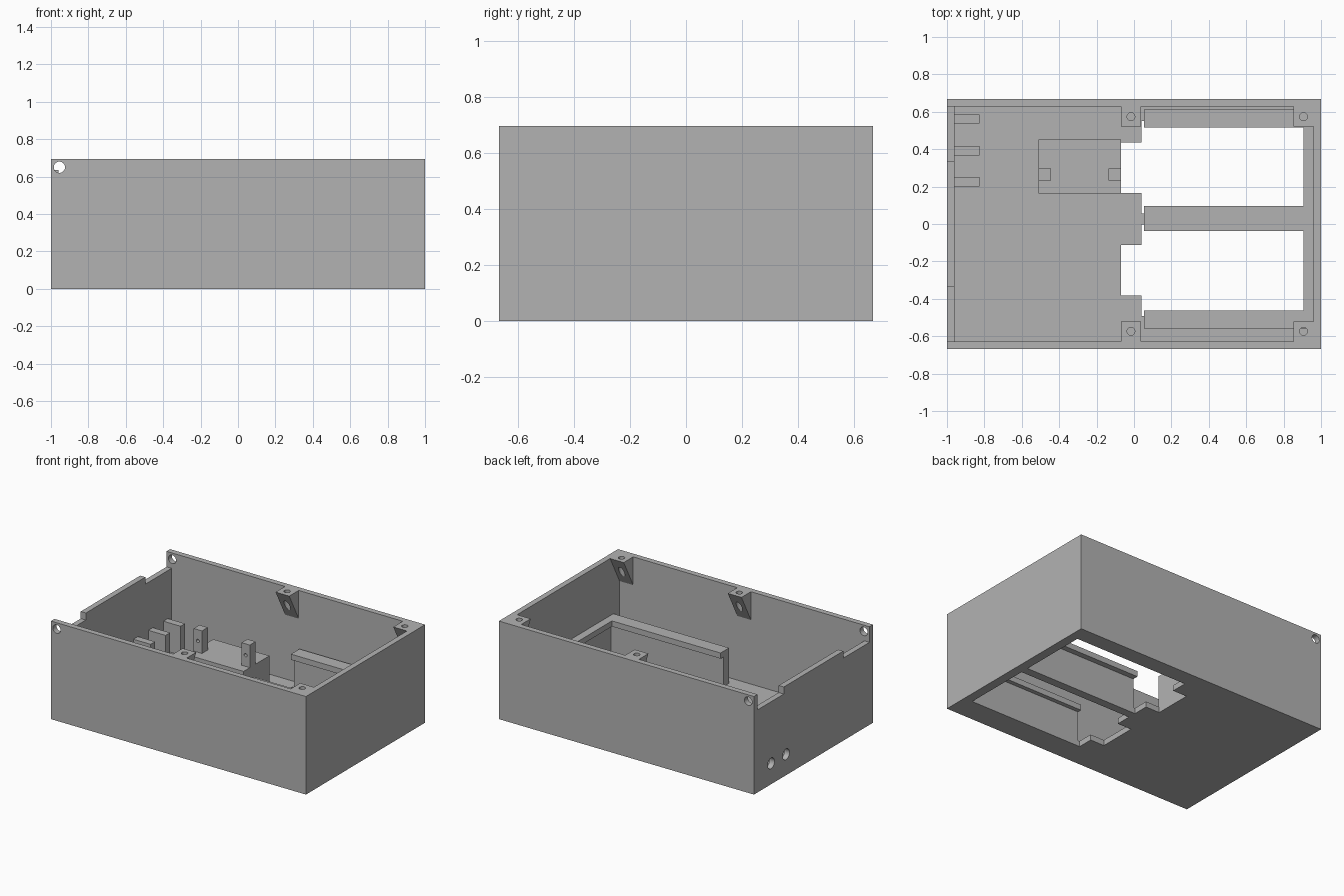
import bpy, bmesh, math
from mathutils import Matrix, Vector

if "Cube" in bpy.data.objects:
    bpy.data.objects.remove(bpy.data.objects["Cube"])

grey = bpy.data.materials.new("plain grey")
grey.use_nodes = True
COLOUR = (0.45, 0.45, 0.45, 1)
grey.diffuse_color = COLOUR
grey.node_tree.nodes["Principled BSDF"].inputs["Base Color"].default_value = COLOUR


def finish(name, bm):
    bmesh.ops.recalc_face_normals(bm, faces=bm.faces)
    mesh = bpy.data.meshes.new(name)
    bm.to_mesh(mesh)
    bm.free()
    mesh.materials.append(grey)
    obj = bpy.data.objects.new(name, mesh)
    bpy.context.collection.objects.link(obj)
    return obj


def box(name, x, y, z):
    """Box spanning three (low, high) ranges."""
    bm = bmesh.new()
    bmesh.ops.create_cube(bm, size=1)
    for v in bm.verts:
        v.co = Vector([(r[0] + r[1]) / 2 + c * (r[1] - r[0]) for r, c in zip((x, y, z), v.co)])
    return finish(name, bm)


def rod(axis, centre, radius, length):
    """Round cutter along one axis."""
    turn = {"x": Matrix.Rotation(math.pi / 2, 4, "Y"),
            "y": Matrix.Rotation(math.pi / 2, 4, "X"),
            "z": Matrix.Identity(4)}[axis]
    bm = bmesh.new()
    bmesh.ops.create_cone(bm, cap_ends=True, segments=32, radius1=radius, radius2=radius,
                          depth=length, matrix=Matrix.Translation(centre) @ turn)
    return finish("hole_cutter", bm)


def prism(name, profile, x):
    """Extrude a (y, z) profile along x."""
    bm = bmesh.new()
    face = bm.faces.new([bm.verts.new((x[0], y, z)) for y, z in profile])
    out = bmesh.ops.extrude_face_region(bm, geom=[face])
    moved = [g for g in out["geom"] if isinstance(g, bmesh.types.BMVert)]
    bmesh.ops.translate(bm, vec=(x[1] - x[0], 0, 0), verts=moved)
    return finish(name, bm)


def cut(obj, cutters):
    """Subtract each cutter, then bake the result and drop the cutters."""
    for c in cutters:
        c.hide_render = True
        mod = obj.modifiers.new("cut", "BOOLEAN")
        mod.operation, mod.solver, mod.object = "DIFFERENCE", "EXACT", c
    bpy.context.view_layer.update()
    baked = bpy.data.meshes.new_from_object(obj.evaluated_get(bpy.context.evaluated_depsgraph_get()))
    obj.modifiers.clear()
    obj.data = baked
    for c in cutters:
        bpy.data.objects.remove(c)


W, D, H, T = 1.0, 0.667, 0.695, 0.04
IN_X, IN_Y = W - T, D - T
THROUGH = (-0.1, T + 0.05)

# Open case: cavity, floor openings, lowered end wall and wall holes
case = box("case", (-W, W), (-D, D), (0, H))
cutters = [
    box("cavity", (-IN_X, IN_X), (-IN_Y, IN_Y), (T, 1)),
    box("end_drop", (-1.1, -0.9), (-IN_Y, IN_Y), (0.635, 1)),
    box("bay_back", (0.04, 0.935), (0.057, 0.552), THROUGH),
    box("bay_front", (0.04, 0.935), (-0.493, -0.003), THROUGH),
    box("bay_tab_back", (-0.07, 0.06), (0.167, 0.437), THROUGH),
    box("bay_tab_front", (-0.07, 0.06), (-0.383, -0.113), THROUGH),
    rod("x", (-0.98, 0.475, 0.148), 0.038, 0.2),
    rod("x", (-0.98, 0.307, 0.148), 0.038, 0.2),
]
for s in (-1, 1):
    cutters.append(box("end_step", (-1.1, -0.9), sorted((s * 0.333, s * IN_Y)), (0.585, 1)))
    cutters.append(rod("y", (-0.955, s * 0.65, 0.65), 0.03, 0.2))
cut(case, cutters)

# Screw bosses with sloped undersides
for s, side in ((-1, "front"), (1, "back")):
    for x, place in (((-0.07, 0.037), "middle"), ((0.853, IN_X), "corner")):
        profile = [(s * IN_Y, H), (s * 0.521, H), (s * IN_Y, H - 0.2)]
        boss = prism(f"screw_boss_{side}_{place}", profile, x)
        cut(boss, [rod("z", (sum(x) / 2, s * 0.574, 0.6), 0.021, 0.5)])

# Bay frame: upright walls with a lip overhanging the openings
LIP = (0.25, 0.29)
for place, wall, lip in (("back", (0.552, 0.612), (0.517, 0.612)),
                         ("middle", (-0.003, 0.057), (-0.038, 0.097)),
                         ("front", (-0.558, -0.493), (-0.558, -0.463))):
    box(f"bay_wall_{place}", (0.053, 0.935), wall, (T, LIP[0]))
    box(f"bay_lip_{place}", (0.053, 0.905), lip, LIP)
box("bay_wall_end", (0.935, IN_X), (-0.558, 0.612), (T, LIP[0]))
box("bay_lip_end", (0.905, IN_X), (-0.558, 0.612), LIP)

# Raised platform with two drilled posts
box("platform", (-0.51, -0.07), (0.162, 0.452), (T, 0.27))
for name, x in (("post_outer", -0.51), ("post_inner", -0.135)):
    post = box(name, (x, x + 0.065), (0.232, 0.297), (0.27, 0.43))
    cut(post, [rod("y", (x + 0.0325, 0.265, 0.35), 0.012, 0.2)])

# Fins against the end wall, on either side of the cable holes
for i, y in enumerate((0.226, 0.392, 0.561)):
    box(f"fin_{i + 1}", (-IN_X, -0.825), (y - 0.025, y + 0.025), (T, 0.245))
